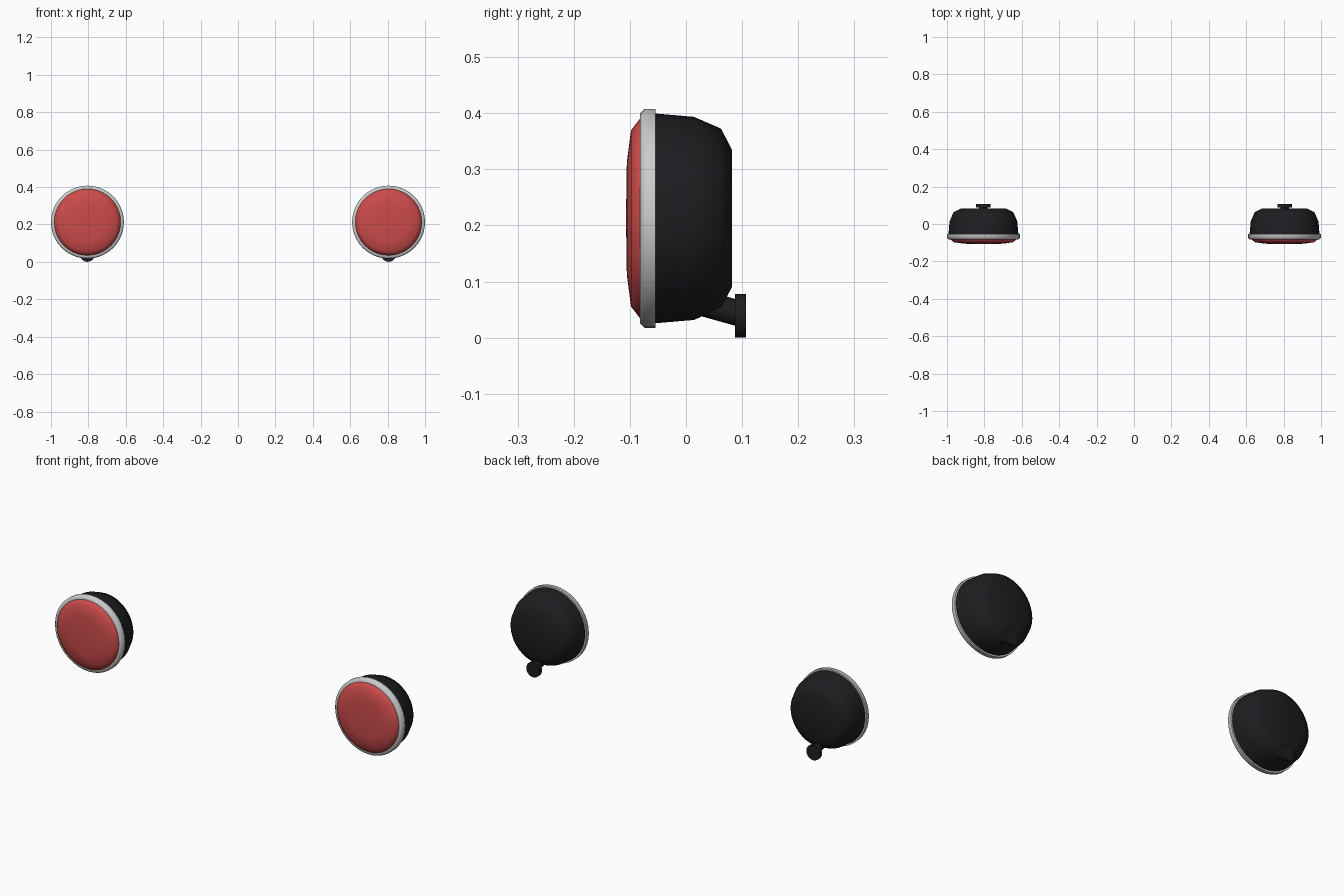
import bpy, bmesh, math
from mathutils import Vector, Matrix

if "Cube" in bpy.data.objects:
    bpy.data.objects.remove(bpy.data.objects["Cube"])

CX, CZ = 0.805, 0.2125      # lamp axis position


def material(name, color):
    m = bpy.data.materials.new(name)
    m.diffuse_color = color
    m.use_nodes = True
    m.node_tree.nodes["Principled BSDF"].inputs["Base Color"].default_value = m.diffuse_color
    return m


BLACK = material("black_housing", (0.012, 0.013, 0.015, 1))
RED = material("red_lens", (0.6, 0.07, 0.07, 1))
CHROME = material("chrome", (0.8, 0.82, 0.82, 1))


def lathe(name, profile, center, mat, segments=40, closed=False, angle=180):
    """Spin (radius, y) points around the y axis through center."""
    bm = bmesh.new()
    vs = [bm.verts.new((r, y, 0)) for r, y in profile]
    pairs = list(zip(vs, vs[1:])) + ([(vs[-1], vs[0])] if closed else [])
    edges = [bm.edges.new(p) for p in pairs]
    bmesh.ops.spin(bm, geom=vs + edges, axis=(0, 1, 0), cent=(0, 0, 0),
                   angle=math.tau, steps=segments, use_duplicate=False)
    bmesh.ops.remove_doubles(bm, verts=bm.verts, dist=1e-5)
    bmesh.ops.recalc_face_normals(bm, faces=bm.faces)
    return finish(name, bm, center, mat, angle)


def finish(name, bm, center, mat, angle):
    me = bpy.data.meshes.new(name)
    bm.to_mesh(me)
    bm.free()
    me.materials.append(mat)
    ob = bpy.data.objects.new(name, me)
    ob.location = center
    bpy.context.collection.objects.link(ob)
    bpy.ops.object.select_all(action='DESELECT')
    ob.select_set(True)
    bpy.context.view_layer.objects.active = ob
    bpy.ops.object.shade_smooth_by_angle(angle=math.radians(angle))
    return ob


def stem(name, start, end, radius, mat):
    """Cylinder running from start to end."""
    a, b = Vector(start), Vector(end)
    d = b - a
    bm = bmesh.new()
    bmesh.ops.create_cone(bm, cap_ends=True, segments=20, radius1=radius,
                          radius2=radius, depth=d.length,
                          matrix=d.to_track_quat('Z', 'Y').to_matrix().to_4x4())
    return finish(name, bm, (a + b) / 2, mat, 40)


for side, x in (("left", -CX), ("right", CX)):
    c = (x, 0, CZ)
    # bowl-shaped housing
    lathe(side + "_housing", [(0.187, -0.056), (0.181, 0.014), (0.160, 0.0625),
                              (0.122, 0.082), (0, 0.082)], c, BLACK)
    # chrome rim
    lathe(side + "_rim", [(0.176, -0.082), (0.187, -0.082), (0.195, -0.074),
                          (0.195, -0.054), (0.176, -0.054)],
          c, CHROME, closed=True, angle=50)
    # domed lens
    lathe(side + "_lens", [(0.178, -0.07), (0.178, -0.082), (0.157, -0.098),
                           (0.10, -0.1055), (0, -0.107)], c, RED)
    # mounting stem and round foot
    stem(side + "_stem", (x, 0.02, 0.064), (x, 0.095, 0.043), 0.023, BLACK)
    stem(side + "_foot", (x, 0.0875, 0.039), (x, 0.1065, 0.039), 0.039, BLACK)
